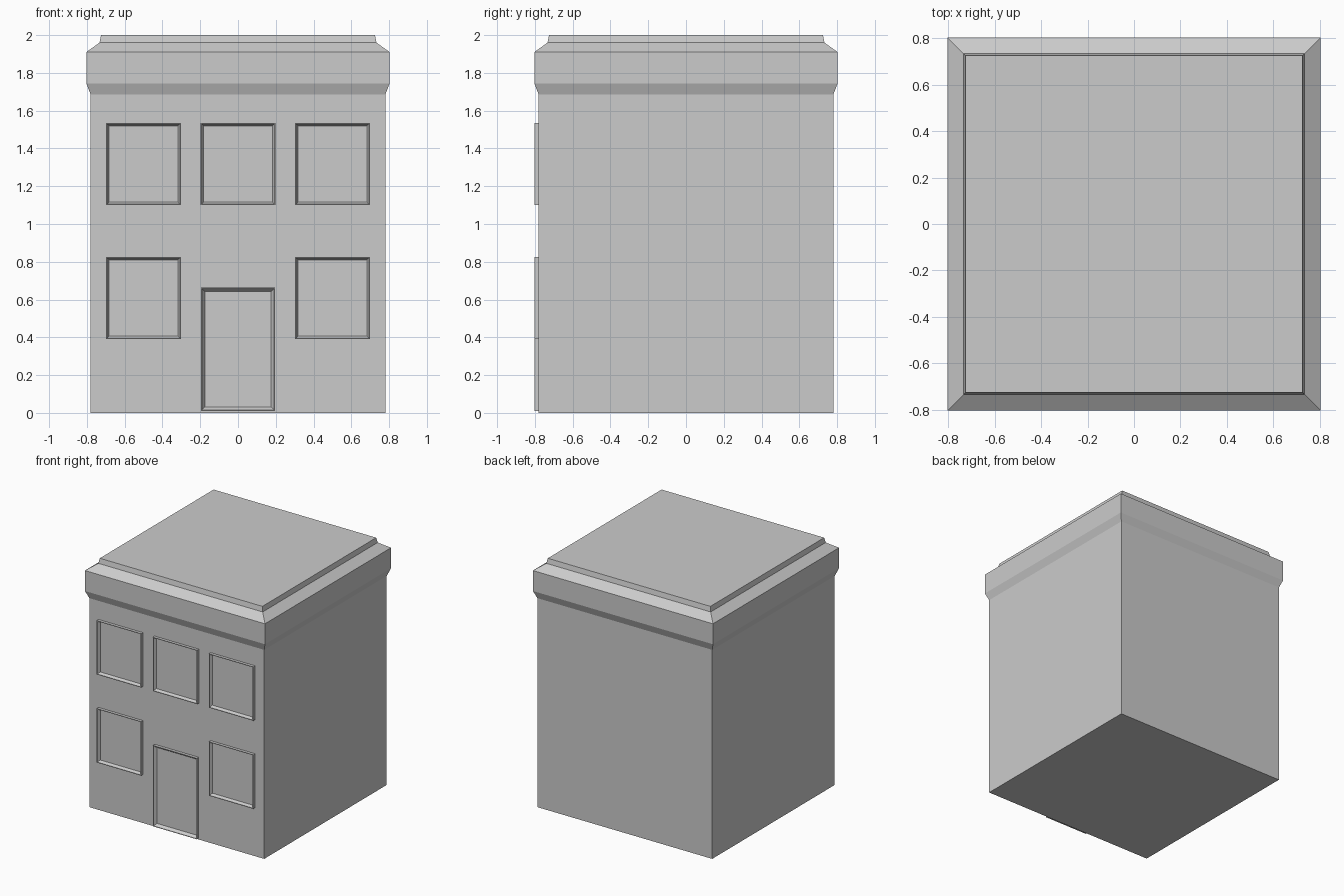
import bpy, bmesh

if "Cube" in bpy.data.objects:
    bpy.data.objects.remove(bpy.data.objects["Cube"])

WALL = 0.78      # half width of the walls
FRONT = -0.803   # front plane of the window and door frames


def bridge(bm, a, b):
    """Join two four-sided loops with quads."""
    for i in range(4):
        j = (i + 1) % 4
        bm.faces.new((a[i], a[j], b[j], b[i]))


def finish(bm, name):
    bmesh.ops.recalc_face_normals(bm, faces=bm.faces)
    mesh = bpy.data.meshes.new(name)
    bm.to_mesh(mesh)
    bm.free()
    obj = bpy.data.objects.new(name, mesh)
    bpy.context.collection.objects.link(obj)
    return obj


def square_tower(name, profile):
    """Closed solid of stacked square sections given as (half width, z)."""
    bm = bmesh.new()
    loops = [[bm.verts.new((sx * h, sy * h, z))
              for sx, sy in ((-1, -1), (1, -1), (1, 1), (-1, 1))]
             for h, z in profile]
    for a, b in zip(loops, loops[1:]):
        bridge(bm, a, b)
    bm.faces.new(loops[0])
    bm.faces.new(loops[-1])
    return finish(bm, name)


def frame(name, cx, half, z0, z1, inset):
    """Raised border with a thin rim and a slope running back to the wall."""
    bm = bmesh.new()
    loops = []
    for d, y in ((0, -WALL + 0.01), (0, FRONT), (0.005, FRONT),
                 (inset, -WALL - 0.001), (inset, -WALL + 0.01)):
        loops.append([bm.verts.new((cx + sx * (half - d), y, z))
                      for sx, z in ((-1, z0 + d), (1, z0 + d),
                                    (1, z1 - d), (-1, z1 - d))])
    for i in range(len(loops)):
        bridge(bm, loops[i], loops[(i + 1) % len(loops)])
    return finish(bm, name)


# Walls, cornice and raised roof slab in one profile
square_tower("building_body", [(WALL, 0), (WALL, 1.685), (0.803, 1.745),
                               (0.803, 1.91), (0.733, 1.96), (0.725, 2.0)])

# Upper row of three windows, lower row of two
for x in (-0.5, 0, 0.5):
    frame("upper_window_frame", x, 0.198, 1.10, 1.535, 0.016)
for x in (-0.5, 0.5):
    frame("lower_window_frame", x, 0.198, 0.39, 0.826, 0.016)

# Door
frame("door_frame", 0, 0.196, 0.01, 0.663, 0.02)
